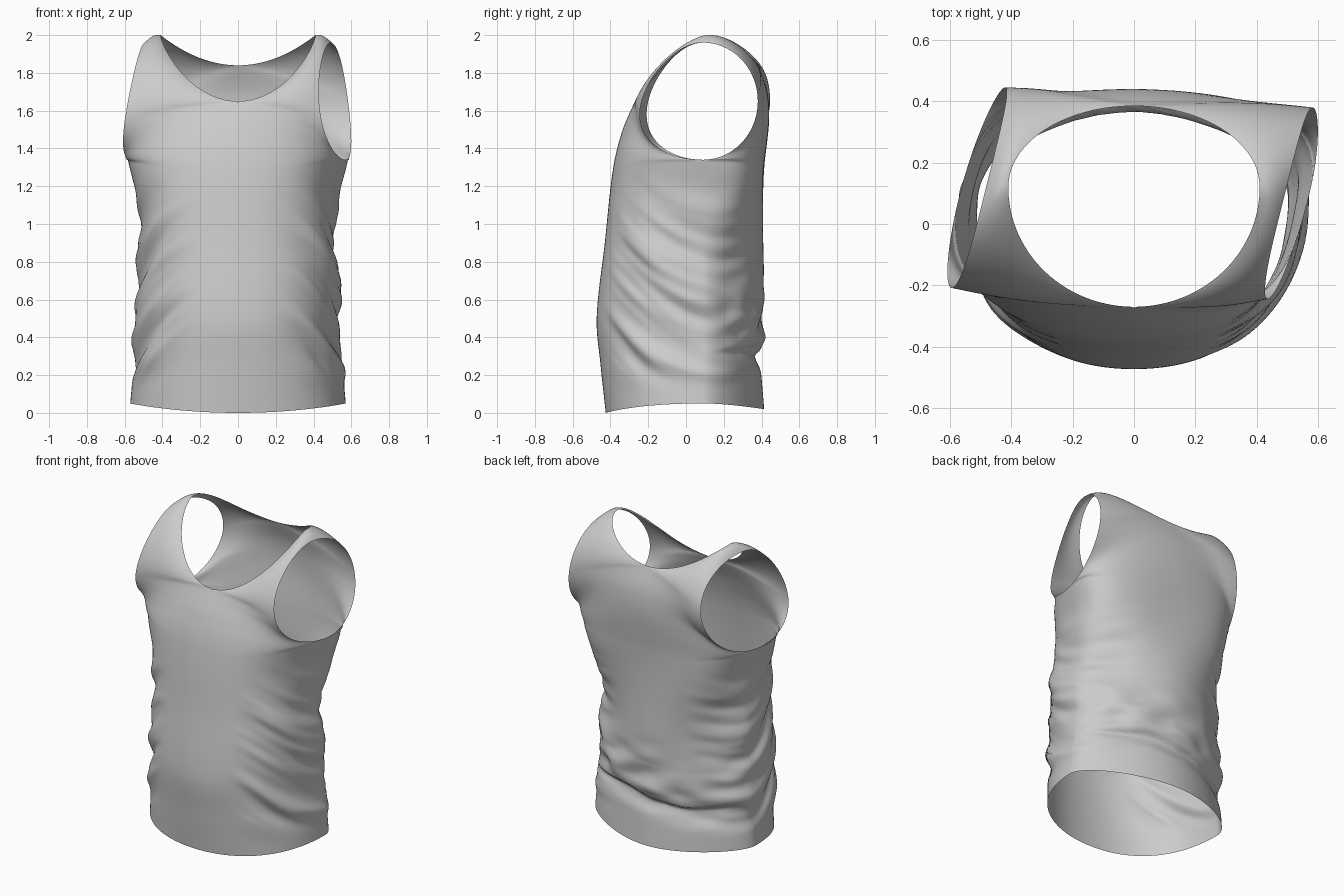
import bpy, bmesh, math
from mathutils import Vector, noise

if "Cube" in bpy.data.objects:
    bpy.data.objects.remove(bpy.data.objects["Cube"])

COLS, LOW, UP = 48, 96, 56


def smooth(a, b, t):
    t = max(0.0, min(1.0, (t - a) / (b - a)))
    return t * t * (3 - 2 * t)


def spline(keys, t):
    """Catmull-Rom style interpolation through (position, value) keys."""
    n = len(keys)
    i = max(k for k in range(n - 1) if k == 0 or keys[k][0] <= t)
    slope = lambda k: ((keys[min(k + 1, n - 1)][1] - keys[max(k - 1, 0)][1]) /
                       (keys[min(k + 1, n - 1)][0] - keys[max(k - 1, 0)][0]))
    (t0, a), (t1, b) = keys[i], keys[i + 1]
    h = t1 - t0
    u = (t - t0) / h
    return ((2*u**3 - 3*u*u + 1) * a + (u**3 - 2*u*u + u) * h * slope(i)
            + (3*u*u - 2*u**3) * b + (u**3 - u*u) * h * slope(i + 1))


# Profiles by height: front centre, back centre and side seam
FRONT = [(0, -.425), (.25, -.452), (.5, -.473), (.9, -.43), (1.3, -.385), (1.5, -.335), (1.65, -.27)]
BACK = [(0, .415), (.3, .395), (.6, .405), (1.0, .405), (1.3, .415), (1.55, .44), (1.7, .43), (1.84, .385)]
SIDE = [(0, .575), (.3, .55), (.6, .54), (.9, .52), (1.15, .53), (1.34, .57)]
SEAM_Y = .09
TWIST = .25   # the upper body is slightly turned, so the armholes slant in plan


def lower_row(v, sx, front):
    """Body cross-section from the centre line to the side seam."""
    z0 = 0.0 if front else .02
    zl, zr = z0 + (1.3 - z0) * v, .05 + 1.29 * v
    L = Vector((0, spline(FRONT if front else BACK, zl), zl))
    R = Vector((sx * spline(SIDE, zr), SEAM_Y, zr))
    k = smooth(.55, 1, v)
    # the back is rounder than the front until it reaches the armholes
    reach = .33 + .03 * k if front else .26 + .14 * k
    P1 = L + Vector((sx * reach, 0, 0))
    dy = -.36 + .05 * k if front else .13 + .14 * k
    P2 = R + Vector((dy * TWIST * k, dy, 0))
    return L, P1, P2, R


def upper_row(w, sx, front):
    """Strip from centre line or neckline to the armhole edge."""
    split = .4 if front else .5
    if w < split:
        z = 1.3 + (.35 if front else .54) * w / split
        L = Vector((0, spline(FRONT if front else BACK, z), z))
    else:
        a = (w - split) / (1 - split) * math.pi / 2
        s, c = math.sin(a), max(0, math.cos(a))
        if front:
            L = Vector((sx * .41 * s, .12 - .39 * c, 1.65 + .35 * (1 - c**1.5)))
        else:
            L = Vector((sx * .41 * s, .12 + .265 * c, 1.84 + .16 * s * s))
    phi = -math.pi / 2 + math.pi * w
    if front:
        depth = (-.325 if sx > 0 else -.29) * (1 - .25 * math.sin(phi))
    else:
        depth = .29 if sx > 0 else .355
    y = SEAM_Y + depth * math.cos(phi)
    z = 1.65 + .31 * math.sin(phi)
    u = (z - 1.34) / .62
    x = sx * (.57 - .08 * (1 - (1 - u)**2)) + TWIST * (y - SEAM_Y)
    R = Vector((x, y, z))
    third = (R - L) / 3
    out = Vector((0, (-.02 if front else .02) * math.sin(math.pi * w), .02 * w))
    reach = .36 if front else .40
    P1 = L + Vector((sx * reach, 0, 0)).lerp(third + out, smooth(.1, .65, w))
    dy = min(0, SEAM_Y - .31 - y) if front else max(0, SEAM_Y + .27 - y)
    P2 = R + Vector((dy * TWIST, dy, 0)).lerp(out - third, smooth(0, .5, w))
    return L, P1, P2, R


def wrinkle(p):
    """Cloth folds: swags at the sides and a bunched roll low on the back."""
    x, y, z = p
    if z > 1.45:
        return p
    n = noise.noise(Vector((x * 5 + 7, y * 5, z * 9)))
    side = smooth(.2, .52, abs(x)) * smooth(.1, .3, z) * (1 - smooth(.85, 1.3, z))
    swag = z - 1.1 * (y - .03)**2 + .35 * y
    d = side * (.036 * noise.noise(Vector((x * 2, y * 2, swag * 6.5)))
                + .018 * noise.noise(Vector((x * 3 + 4, y * 3, swag * 14))))
    # back roll hanging over the hem band
    back = smooth(.1, .3, y)
    h = z - (.31 + .05 * x + .025 * n + .02 * math.sin(9 * x))
    roll = .03 * math.exp(-h / .12) * smooth(0, .03, h) if h > 0 else 0
    dip = -.03 * math.exp(-(h / .06)**2)
    folds = .025 * n * smooth(.3, .4, z) * (1 - smooth(.5, .75, z))
    d += back * (roll + dip + folds) * smooth(.05, .2, z)
    # soft long drapes on the upper back
    d += back * .008 * math.sin(7 * x + 3 * z) * smooth(.5, .8, z) * (1 - smooth(1.0, 1.4, z))
    return p + Vector((x, y, 0)).normalized() * d


def bezier(row, t):
    a, b, c, d = row
    s = 1 - t
    return a * s**3 + b * 3 * s * s * t + c * 3 * s * t * t + d * t**3


# Four quarter panels stitched at centre lines, side seams and shoulders
bm = bmesh.new()
for sx in (1, -1):
    for front in (True, False):
        rows = [lower_row(i / LOW, sx, front) for i in range(LOW)]
        rows += [upper_row(i / UP, sx, front) for i in range(UP + 1)]
        grid = [[bm.verts.new(wrinkle(bezier(r, j / COLS))) for j in range(COLS + 1)] for r in rows]
        for lo, hi in zip(grid, grid[1:]):
            for j in range(COLS):
                f = [lo[j], lo[j + 1], hi[j + 1], hi[j]]
                bm.faces.new(f if (sx > 0) == front else f[::-1])
bmesh.ops.remove_doubles(bm, verts=bm.verts, dist=.0004)

mesh = bpy.data.meshes.new("tank_top")
bm.to_mesh(mesh)
bm.free()
mesh.shade_smooth()
shirt = bpy.data.objects.new("tank_top", mesh)
bpy.context.collection.objects.link(shirt)
